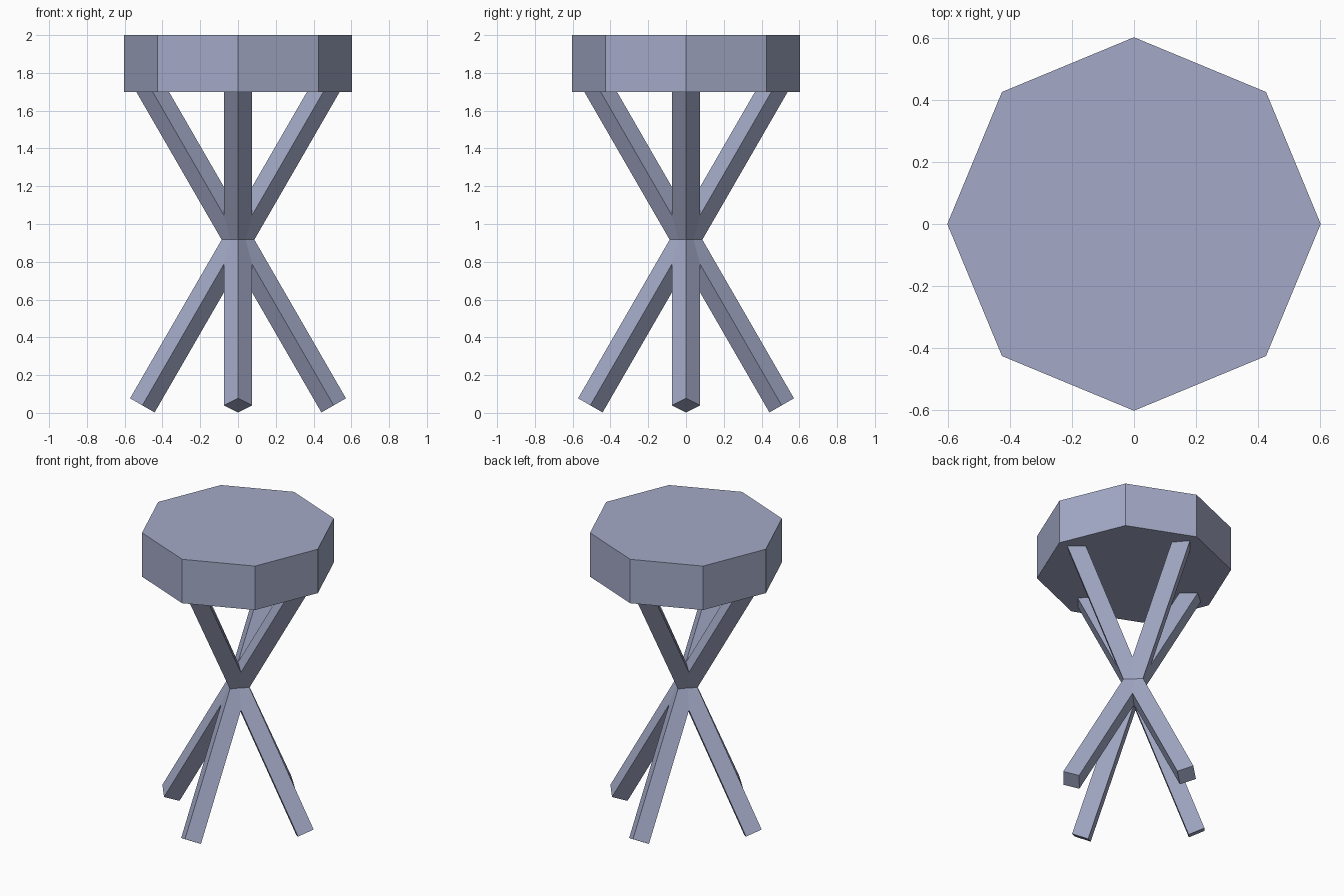
import bpy
import math
from mathutils import Matrix

if "Cube" in bpy.data.objects:
    bpy.data.objects.remove(bpy.data.objects["Cube"])

paint = bpy.data.materials.new("slate blue paint")
paint.diffuse_color = (0.37, 0.40, 0.57, 1.0)
paint.use_nodes = True
paint.node_tree.nodes["Principled BSDF"].inputs["Base Color"].default_value = paint.diffuse_color


def prism(name, sides, radius, depth, first_angle, matrix):
    """Flat-faced prism whose first corner lies at first_angle about local z."""
    bpy.ops.mesh.primitive_cylinder_add(vertices=sides, radius=radius, depth=depth)
    ob = bpy.context.object
    ob.name = name
    ob.data.transform(Matrix.Rotation(first_angle, 4, 'Z'))
    ob.data.transform(matrix)
    ob.data.materials.append(paint)
    return ob


# Octagonal seat with corners on the x and y axes
prism("seat", 8, 0.603, 0.30, 0.0, Matrix.Translation((0, 0, 1.85)))

# Four square bars crossing at one point, each set on its edge and leaning 30 degrees
CROSS_Z = 0.917
BAR_LENGTH = 2.026
for plane, turn in (("side", 0.0), ("front", math.pi / 2)):
    for label, lean in (("a", 30), ("b", -30)):
        m = (Matrix.Translation((0, 0, CROSS_Z))
             @ Matrix.Rotation(turn, 4, 'Z')
             @ Matrix.Rotation(math.radians(lean), 4, 'Y'))
        prism(f"{plane}_leg_{label}", 4, 0.075, BAR_LENGTH, 0.0, m)
